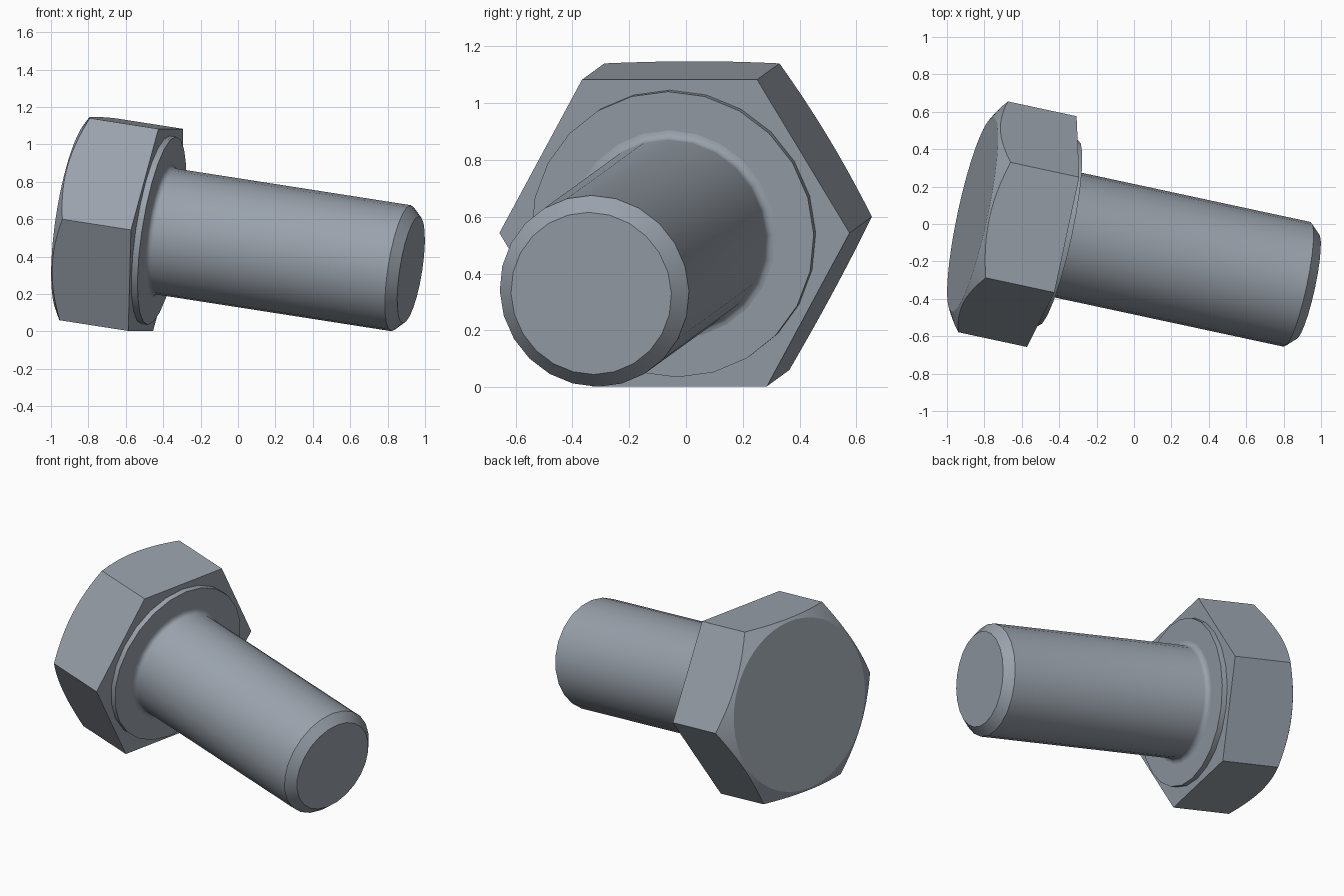
import bpy, bmesh, math
from mathutils import Matrix, Vector

cube = bpy.data.objects.get("Cube")
if cube:
    bpy.data.objects.remove(cube, do_unlink=True)

# Single steel colour
steel = bpy.data.materials.new("blue grey steel")
steel.use_nodes = True
COLOUR = (0.32, 0.36, 0.41, 1)
steel.diffuse_color = COLOUR
steel.node_tree.nodes["Principled BSDF"].inputs["Base Color"].default_value = COLOUR

# Bolt frame: local z runs from the head's bearing face to the tip
LENGTH = 1.412
tip = Vector((0.925, -0.334, 0.33))
axis = Vector((1, -0.215, -0.156)).normalized()
side = Vector((0.215, 1, 0)).normalized()
up = axis.cross(side)
frame = Matrix.Translation(tip - axis * LENGTH) @ Matrix((side, up, axis)).transposed().to_4x4()


def lathe(name, profile, sides):
    """Join rings of (radius, height); either may be a function of the angle."""
    bm = bmesh.new()
    rings = []
    for ring in profile:
        verts = []
        for i in range(sides):
            a = math.tau * i / sides
            r, z = ring(a) if callable(ring) else ring
            verts.append(bm.verts.new((r * math.cos(a), r * math.sin(a), z)))
        rings.append(verts)
    for low, high in zip(rings, rings[1:]):
        for i in range(sides):
            j = (i + 1) % sides
            bm.faces.new((low[i], low[j], high[j], high[i]))
    bm.faces.new(rings[0][::-1])
    bm.faces.new(rings[-1])
    bmesh.ops.recalc_face_normals(bm, faces=bm.faces)
    mesh = bpy.data.meshes.new(name)
    bm.to_mesh(mesh)
    bm.free()
    mesh.materials.append(steel)
    obj = bpy.data.objects.new(name, mesh)
    bpy.context.collection.objects.link(obj)
    obj.matrix_world = frame
    bpy.ops.object.select_all(action='DESELECT')
    obj.select_set(True)
    bpy.context.view_layer.objects.active = obj
    bpy.ops.object.shade_smooth_by_angle(angle=math.radians(25))
    return obj


# Hexagonal head with a 30 degree conical chamfer on its outer end
HEX, TOP, TOP_RADIUS = 0.631, -0.438, 0.53


def hex_radius(a):
    sector = math.pi / 3
    return HEX * math.cos(sector / 2) / math.cos(a % sector - sector / 2)


def chamfer_edge(a):
    r = hex_radius(a)
    return r, TOP + (r - TOP_RADIUS) * math.tan(math.pi / 6)


lathe("hex_head", [(TOP_RADIUS, TOP), chamfer_edge, lambda a: (hex_radius(a), 0)], 72)

# Raised round bearing face under the head
WASHER = 0.034
lathe("washer_face", [(0.509, -0.02), (0.509, WASHER)], 24)

# Shank with a small fillet at the root and a chamfered tip
R, FILLET = 0.341, 0.03
profile = []
for k in range(5):
    t = math.pi / 2 * k / 4
    profile.append((R + FILLET * (1 - math.sin(t)), WASHER + FILLET * (1 - math.cos(t))))
profile += [(R, LENGTH - 0.054), (0.289, LENGTH)]
lathe("shank", profile, 24)
